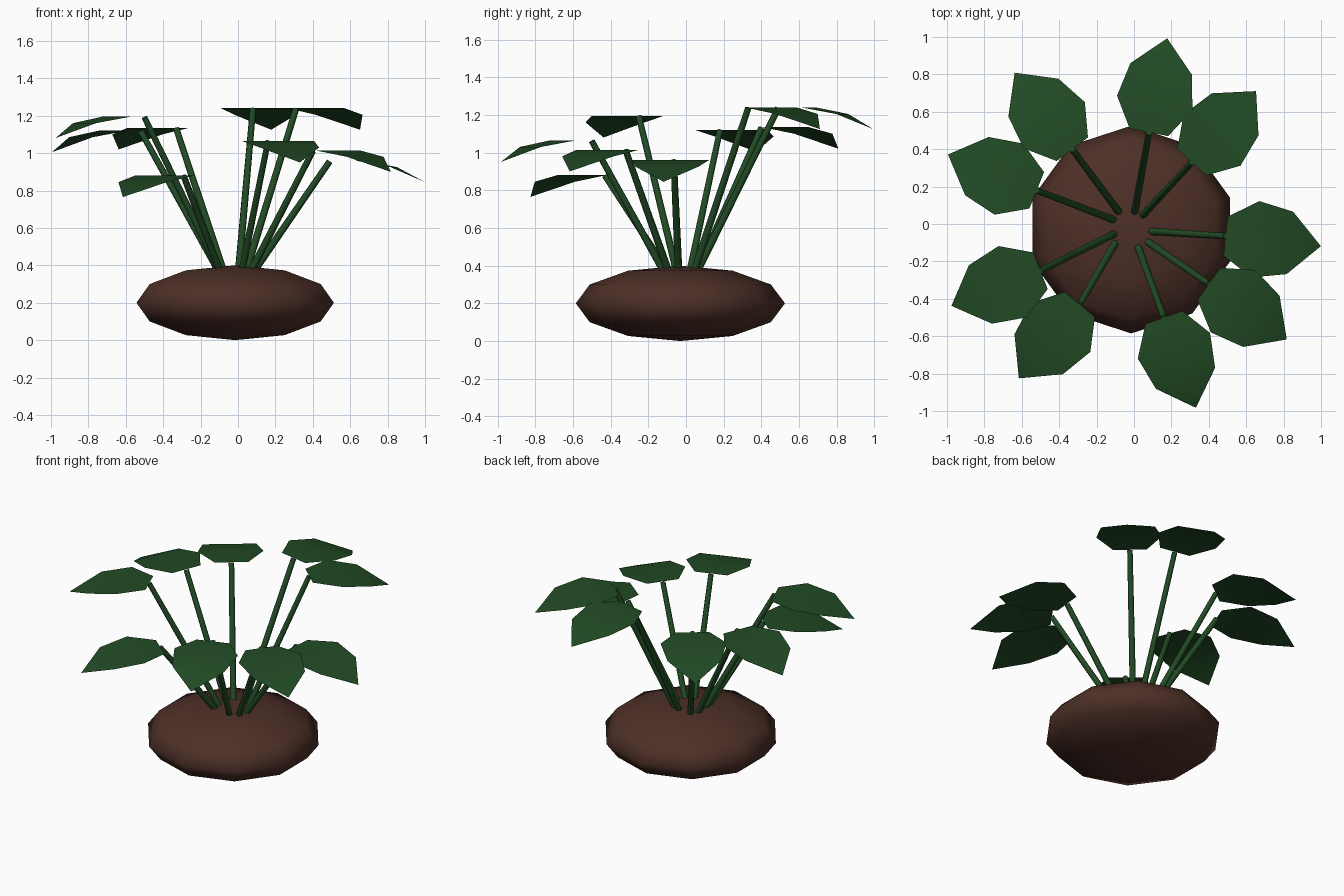
import bpy, bmesh, math
from mathutils import Vector

cube = bpy.data.objects.get("Cube")
if cube:
    bpy.data.objects.remove(cube)


def make_material(name, rgb):
    mat = bpy.data.materials.new(name)
    mat.use_nodes = True
    color = (*rgb, 1)
    mat.diffuse_color = color
    mat.node_tree.nodes["Principled BSDF"].inputs["Base Color"].default_value = color
    return mat


def make_mesh(name, bm, mat):
    bmesh.ops.recalc_face_normals(bm, faces=bm.faces)
    mesh = bpy.data.meshes.new(name)
    bm.to_mesh(mesh)
    bm.free()
    mesh.materials.append(mat)
    return mesh


def add_object(name, mesh, location, angle=0.0):
    obj = bpy.data.objects.new(name, mesh)
    bpy.context.collection.objects.link(obj)
    obj.location = location
    obj.rotation_euler.z = angle
    return obj


brown = make_material("soil_brown", (0.075, 0.029, 0.02))
green = make_material("leaf_green", (0.0155, 0.07, 0.018))

# Soil mound: a squashed low-poly ball with smooth shading
bm = bmesh.new()
bmesh.ops.create_uvsphere(bm, u_segments=10, v_segments=6, radius=1)
bmesh.ops.scale(bm, vec=(0.555, 0.555, 0.2), verts=bm.verts)
for face in bm.faces:
    face.smooth = True
add_object("soil_mound", make_mesh("soil_mound", bm, brown), (-0.015, -0.03, 0.2))

# Leaf blade: stations along its length as (distance, half width, drop)
stations = [(0, 0.105, 0), (0.16, 0.205, 0), (0.345, 0.168, 0.035)]
bm = bmesh.new()
rows = [[bm.verts.new((u, side * w, -drop)) for side in (-1, 1)]
        for u, w, drop in stations]
tip = bm.verts.new((0.512, 0, -0.115))
for (a, b), (c, d) in zip(rows, rows[1:]):
    bm.faces.new((a, c, d, b))
bm.faces.new((rows[-1][0], tip, rows[-1][1]))
for face in bm.faces:
    face.smooth = True
leaf_mesh = make_mesh("leaf", bm, green)
if leaf_mesh.polygons[0].normal.z < 0:
    leaf_mesh.flip_normals()


# Stem: a slim straight tube from the soil to the leaf base
def add_stem(name, foot, top):
    axis = top - foot
    bm = bmesh.new()
    bmesh.ops.create_cone(bm, cap_ends=True, segments=8, radius1=0.02,
                          radius2=0.017, depth=axis.length)
    for face in bm.faces:
        face.smooth = len(face.verts) == 4
    obj = add_object(name, make_mesh(name, bm, green), (foot + top) / 2)
    obj.rotation_euler = axis.to_track_quat("Z", "Y").to_euler()


# Each plant shoot: leaf base, stem foot, leaf heading in degrees
shoots = {
    "east": ((0.49, -0.065, 0.96), (0.10, -0.04), -6),
    "northeast": ((0.31, 0.33, 1.24), (0.05, 0.05), 48),
    "north": ((0.08, 0.49, 1.24), (0.005, 0.07), 79),
    "northwest": ((-0.33, 0.40, 1.135), (-0.085, 0.07), 127),
    "west_back": ((-0.52, 0.18, 1.12), (-0.115, 0.025), 158),
    "west_front": ((-0.50, -0.25, 1.195), (-0.11, -0.055), 201.5),
    "southwest": ((-0.29, -0.43, 0.88), (-0.105, -0.11), 230.5),
    "south": ((0.16, -0.50, 1.065), (0.025, -0.13), 289.5),
    "southeast": ((0.40, -0.32, 1.015), (0.08, -0.10), -35.5),
}
for name, (top, foot, heading) in shoots.items():
    add_object("leaf_" + name, leaf_mesh, top, math.radians(heading))
    top = Vector(top) - Vector((0, 0, 0.004))
    foot = Vector((*foot, 0.39))
    foot -= (top - foot) * 0.03
    add_stem("stem_" + name, foot, top)
